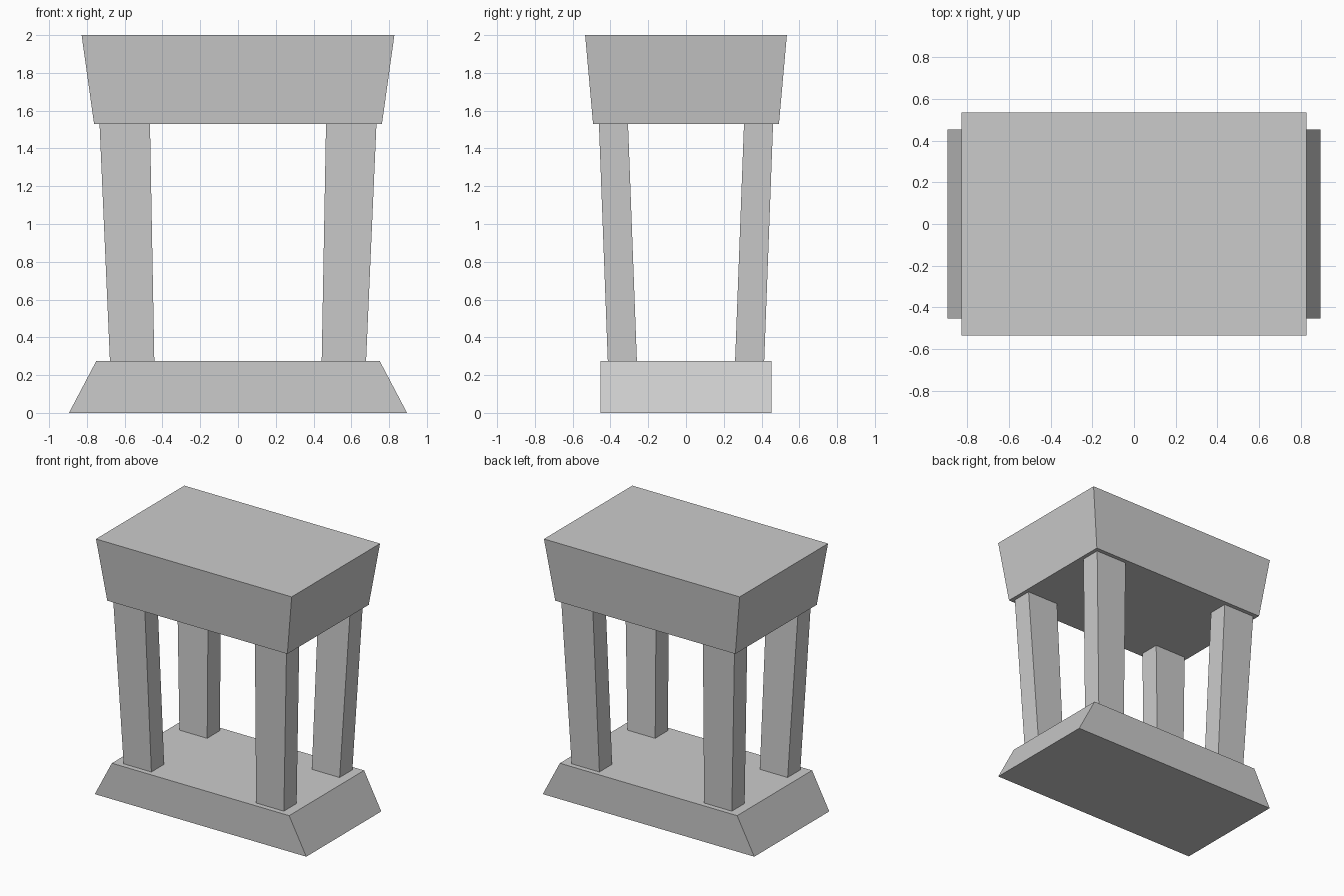
import bpy
import bmesh

if "Cube" in bpy.data.objects:
    bpy.data.objects.remove(bpy.data.objects["Cube"])


def frustum(name, bottom, top, z0, z1, flips=((1, 1),)):
    """Tapered block from (x0, x1, y0, y1) rectangles, repeated for each mirror sign pair."""
    bm = bmesh.new()
    for sx, sy in flips:
        rings = []
        for (x0, x1, y0, y1), z in ((bottom, z0), (top, z1)):
            corners = ((x0, y0), (x1, y0), (x1, y1), (x0, y1))
            rings.append([bm.verts.new((sx * x, sy * y, z)) for x, y in corners])
        low, high = rings
        bm.faces.new(low[::-1])
        bm.faces.new(high)
        for i in range(4):
            j = (i + 1) % 4
            bm.faces.new((low[i], low[j], high[j], high[i]))
    bmesh.ops.recalc_face_normals(bm, faces=bm.faces)
    mesh = bpy.data.meshes.new(name)
    bm.to_mesh(mesh)
    bm.free()
    obj = bpy.data.objects.new(name, mesh)
    bpy.context.collection.objects.link(obj)
    return obj


def centred(hx, hy):
    return (-hx, hx, -hy, hy)


BASE_TOP, CAP_BOTTOM = 0.275, 1.53

# Base plinth, sloped at its two ends only
frustum("base", centred(0.895, 0.453), centred(0.75, 0.453), 0, BASE_TOP)

# Four pillars leaning outward, one per corner
for side, sx in (("left", -1), ("right", 1)):
    for end, sy in (("front", -1), ("back", 1)):
        frustum(f"{end}_{side}_pillar", (0.443, 0.678, 0.26, 0.414),
                (0.466, 0.733, 0.307, 0.461), BASE_TOP, CAP_BOTTOM, ((sx, sy),))

# Heavy top block, flaring upward
frustum("top_block", centred(0.762, 0.492), centred(0.828, 0.534), CAP_BOTTOM, 2.0)
